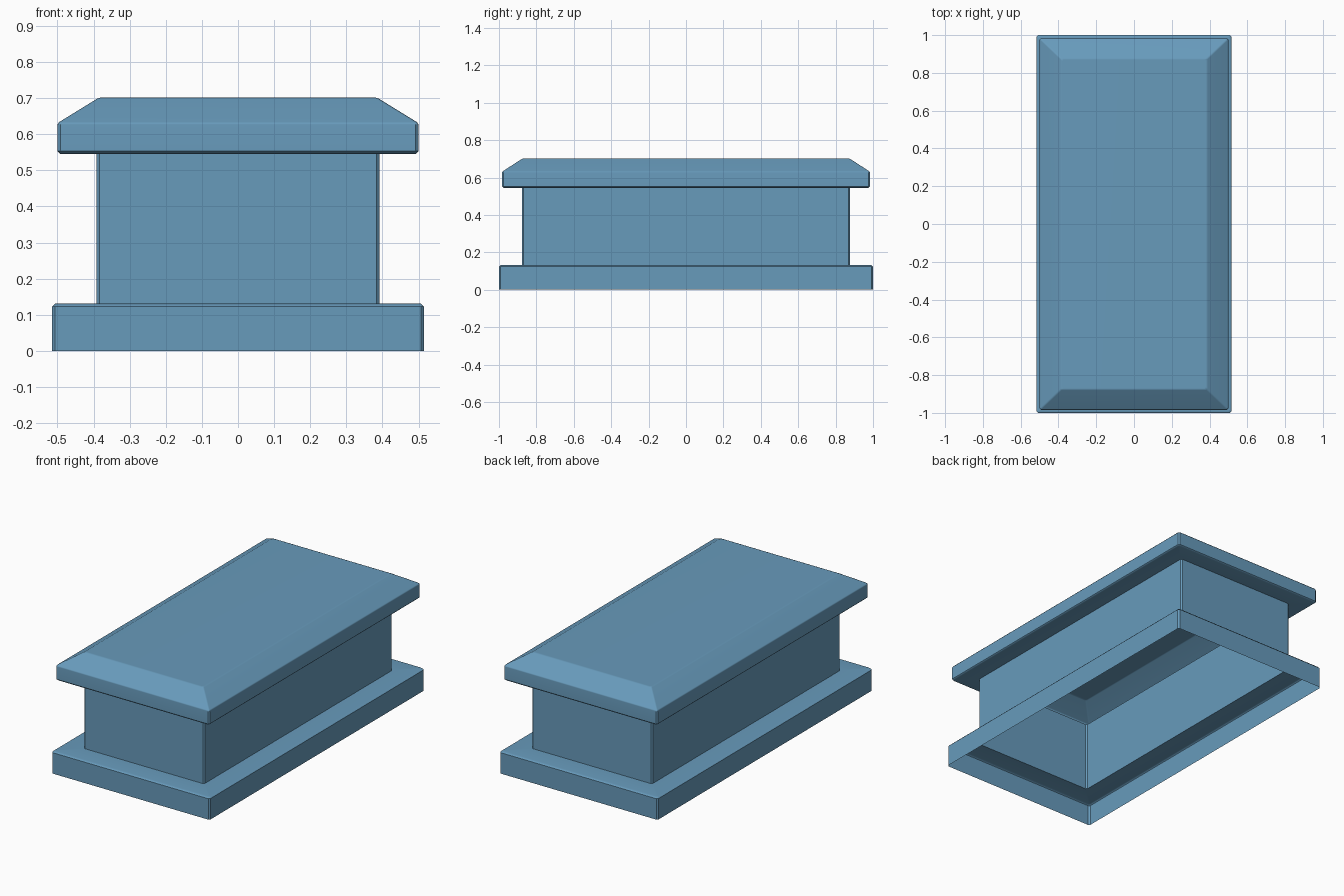
import bpy, bmesh
from math import radians

if "Cube" in bpy.data.objects:
    bpy.data.objects.remove(bpy.data.objects["Cube"])

BEVEL = 0.008

# Slate blue stone
stone = bpy.data.materials.new("slate_blue")
stone.diffuse_color = (0.137, 0.326, 0.50, 1.0)
stone.use_nodes = True
stone.node_tree.nodes["Principled BSDF"].inputs["Base Color"].default_value = stone.diffuse_color


def ring(bm, hx, hy, z, c=BEVEL):
    """Rectangle with clipped corners, counter-clockwise from above."""
    pts = [(hx, -hy + c), (hx, hy - c), (hx - c, hy), (-hx + c, hy),
           (-hx, hy - c), (-hx, -hy + c), (-hx + c, -hy), (hx - c, -hy)]
    return [bm.verts.new((x, y, z)) for x, y in pts]


def shell(name, profile, cap=False):
    """Open shell skinned through (half x, half y, z) rings, bottom to top."""
    bm = bmesh.new()
    rings = [ring(bm, *p) for p in profile]
    for a, b in zip(rings, rings[1:]):
        for i in range(8):
            j = (i + 1) % 8
            bm.faces.new((a[i], a[j], b[j], b[i]))
    if cap:
        bm.faces.new(rings[-1])
    mesh = bpy.data.meshes.new(name)
    bm.to_mesh(mesh)
    bm.free()
    mesh.materials.append(stone)
    ob = bpy.data.objects.new(name, mesh)
    bpy.context.collection.objects.link(ob)
    bpy.ops.object.select_all(action='DESELECT')
    ob.select_set(True)
    bpy.context.view_layer.objects.active = ob
    bpy.ops.object.shade_smooth_by_angle(angle=radians(40))
    mod = ob.modifiers.new("weighted_normals", 'WEIGHTED_NORMAL')
    mod.keep_sharp = True
    return ob


BODY = (0.392, 0.876)

# Plinth: open underneath, ledge runs in to the body wall
shell("plinth", [(0.515, 1.0, 0.0), (0.515, 1.0, 0.123),
                 (0.506, 0.991, 0.132), (*BODY, 0.132)])

# Body: four hollow walls
shell("body", [(*BODY, 0.132), (*BODY, 0.545)])

# Lid: underside ledge, vertical rim, sloped border and flat top
shell("lid", [(*BODY, 0.545), (0.492, 0.976, 0.545), (0.5, 0.984, 0.553),
              (0.5, 0.984, 0.627), (0.495, 0.979, 0.634),
              (0.391, 0.880, 0.698), (0.380, 0.870, 0.702)], cap=True)
